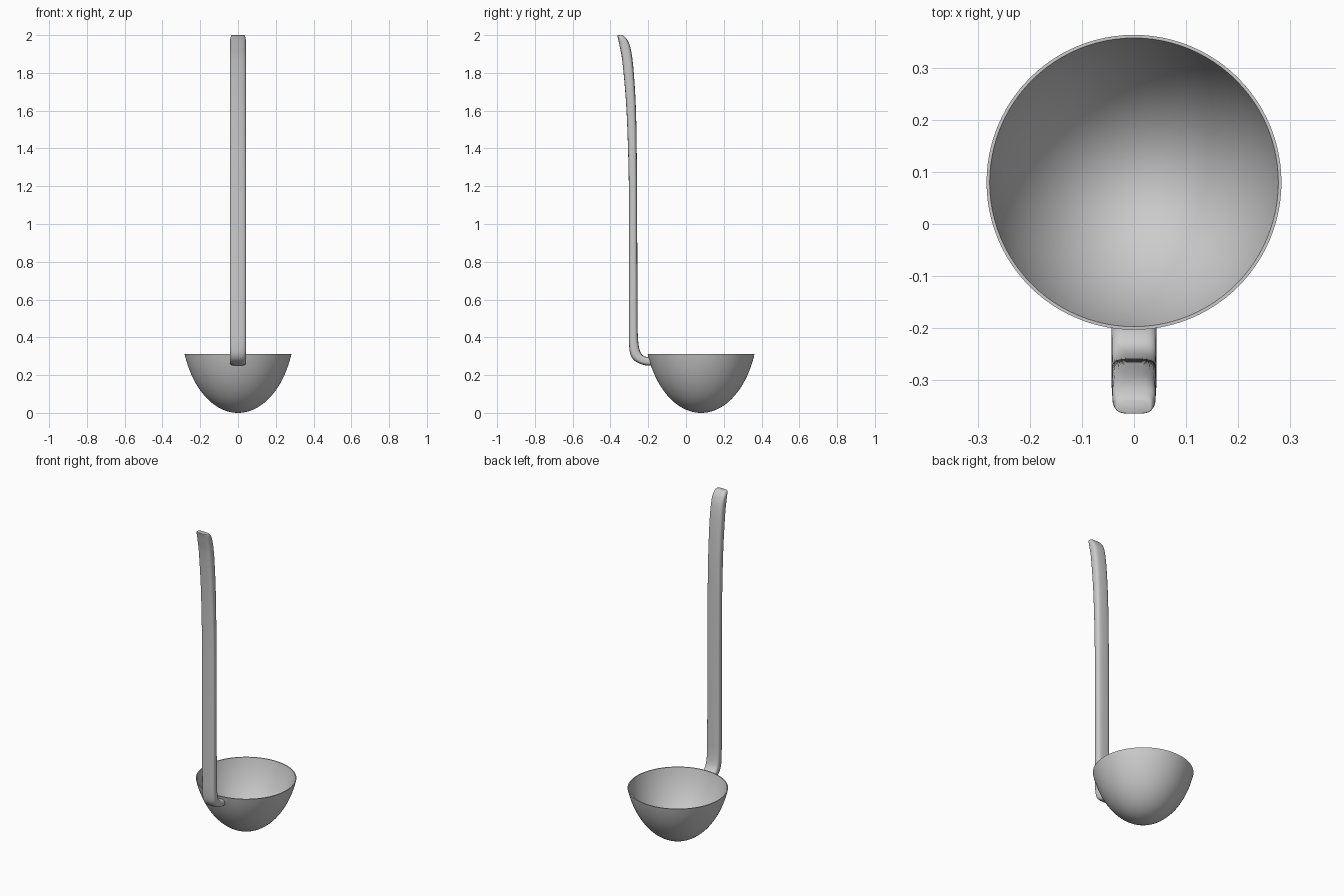
import bpy, bmesh, math
from mathutils import Vector

cube = bpy.data.objects.get("Cube")
if cube:
    bpy.data.objects.remove(cube)

steel = bpy.data.materials.new("brushed grey")
steel.use_nodes = True
grey = (0.6, 0.6, 0.6, 1)
steel.diffuse_color = grey
steel.node_tree.nodes["Principled BSDF"].inputs["Base Color"].default_value = grey


def finish(name, bm, angle):
    bmesh.ops.recalc_face_normals(bm, faces=bm.faces)
    mesh = bpy.data.meshes.new(name)
    bm.to_mesh(mesh)
    bm.free()
    obj = bpy.data.objects.new(name, mesh)
    bpy.context.collection.objects.link(obj)
    mesh.materials.append(steel)
    bpy.ops.object.select_all(action="DESELECT")
    obj.select_set(True)
    bpy.context.view_layer.objects.active = obj
    bpy.ops.object.shade_smooth_by_angle(angle=math.radians(angle))


def bridge(bm, rings):
    for a, b in zip(rings, rings[1:]):
        for i in range(len(a)):
            j = (i + 1) % len(a)
            bm.faces.new((a[i], a[j], b[j], b[i]))


# Bowl: a stretched sphere cap with a thin wall
RIM, HEIGHT, CAP, WALL = 0.283, 0.312, math.radians(70), 0.006
CENTRE_Y, STEPS, SIDES = 0.08, 28, 96


def cap_point(k, inset):
    t = CAP * k / STEPS
    r = (RIM - inset) * math.sin(t) / math.sin(CAP)
    z = inset + (HEIGHT - inset) * (1 - math.cos(t)) / (1 - math.cos(CAP))
    return r, z


profile = [cap_point(k, 0) for k in range(1, STEPS + 1)]
profile += [cap_point(k, WALL) for k in range(STEPS, 0, -1)]
bm = bmesh.new()
rings = []
for r, z in profile:
    rings.append([bm.verts.new((r * math.cos(a), CENTRE_Y + r * math.sin(a), z))
                  for a in (math.tau * i / SIDES for i in range(SIDES))])
bridge(bm, rings)
for ring, z in ((rings[0], 0), (rings[-1], WALL)):
    pole = bm.verts.new((0, CENTRE_Y, z))
    for i in range(SIDES):
        bm.faces.new((ring[i], ring[(i + 1) % SIDES], pole))
finish("bowl", bm, 50)

# Handle: stations of front (y, z), back (y, z) and half width, neck to tip
stations = [
    (-0.184, 0.25, -0.196, 0.295, 0.043),
    (-0.215, 0.252, -0.212, 0.297, 0.043),
    (-0.25, 0.263, -0.232, 0.308, 0.043),
    (-0.282, 0.286, -0.246, 0.335, 0.043),
    (-0.298, 0.325, -0.253, 0.38, 0.043),
    (-0.302, 0.42, -0.256, 0.45, 0.043),
    (-0.302, 1.13, -0.259, 1.13, 0.043),
    (-0.307, 1.4, -0.261, 1.4, 0.043),
    (-0.318, 1.65, -0.266, 1.63, 0.043),
    (-0.338, 1.87, -0.279, 1.83, 0.043),
    (-0.352, 1.945, -0.292, 1.925, 0.042),
    (-0.36, 1.983, -0.308, 1.97, 0.041),
    (-0.364, 1.998, -0.328, 1.995, 0.036),
    (-0.363, 2.0, -0.338, 2.0, 0.032),
]


def smooth_path(points, cuts):
    """Catmull-Rom interpolation through the stations."""
    p = [Vector(q) for q in points]
    p = [p[0]] + p + [p[-1]]
    path = []
    for a, b, c, d in zip(p, p[1:], p[2:], p[3:]):
        span_in, span, span_out = ((v - u).length or 1 for u, v in ((a, b), (b, c), (c, d)))
        m0 = (c - a) * (span / (span_in + span))
        m1 = (d - b) * (span / (span + span_out))
        for k in range(cuts):
            t = k / cuts
            path.append(b * (2*t**3 - 3*t*t + 1) + m0 * (t**3 - 2*t*t + t)
                        + c * (3*t*t - 2*t**3) + m1 * (t**3 - t*t))
    return path + [p[-1]]


def rounded(v):
    return math.copysign(abs(v) ** 0.6, v)


bm = bmesh.new()
rings = []
for fy, fz, by, bz, half in smooth_path(stations, 4):
    ring = []
    for i in range(32):
        a = math.tau * i / 32
        s = (rounded(math.sin(a)) + 1) / 2
        ring.append(bm.verts.new((half * rounded(math.cos(a)),
                                  fy + (by - fy) * s, min(2, fz + (bz - fz) * s))))
    rings.append(ring)
bridge(bm, rings)
bm.faces.new(rings[0])
bm.faces.new(rings[-1])
finish("handle", bm, 50)
